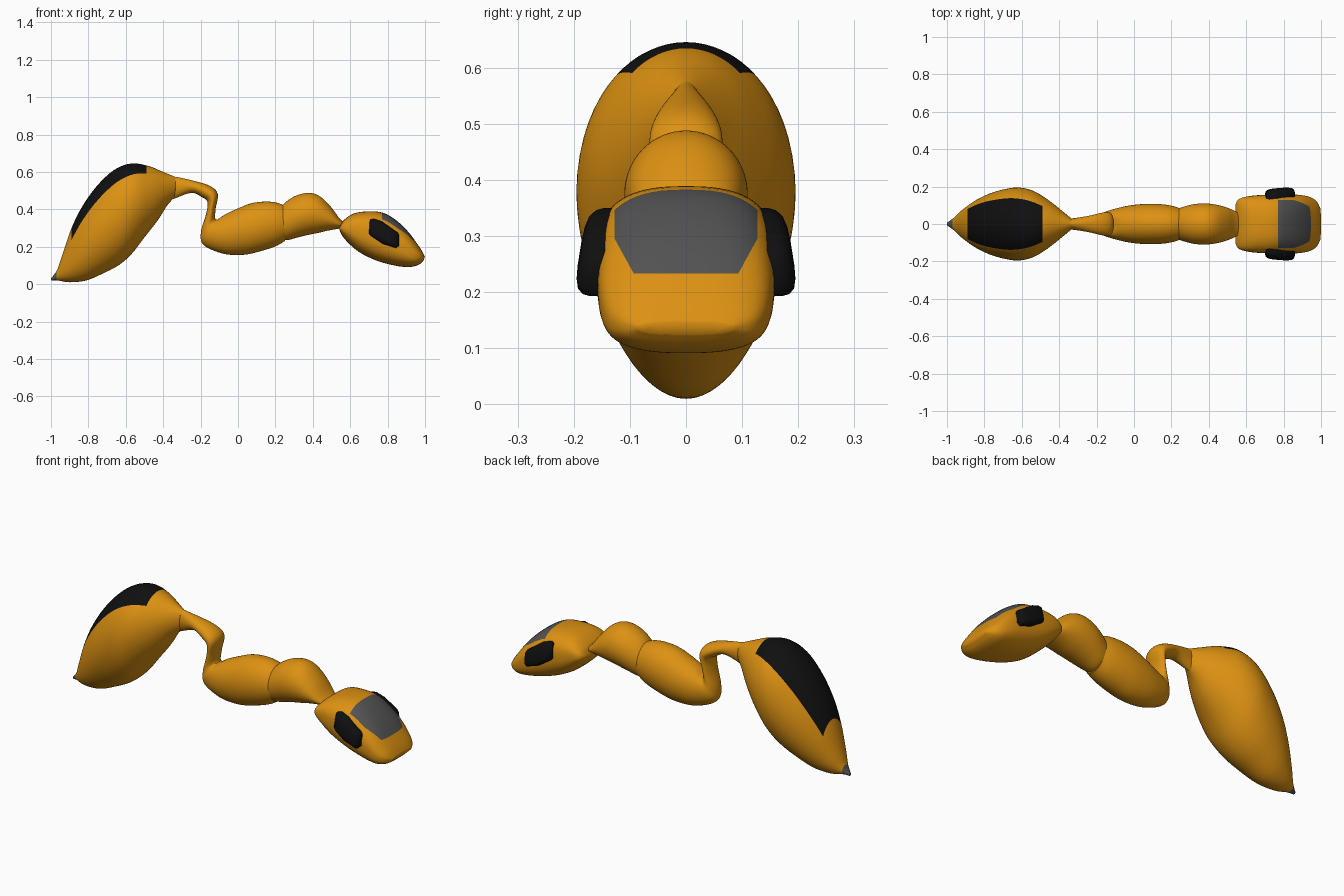
import bpy, bmesh, math
from mathutils import Vector

if "Cube" in bpy.data.objects:
    bpy.data.objects.remove(bpy.data.objects["Cube"])


def material(name, rgb):
    m = bpy.data.materials.new(name)
    m.diffuse_color = (*rgb, 1)
    m.use_nodes = True
    m.node_tree.nodes["Principled BSDF"].inputs["Base Color"].default_value = m.diffuse_color
    return m


MATS = [material("amber", (0.72, 0.285, 0.006)),
        material("black", (0.005, 0.005, 0.005)),
        material("dark grey", (0.085, 0.085, 0.085))]


def spline(stations, steps):
    """Catmull-Rom interpolation of tuples."""
    out = []
    n = len(stations)
    for i in range(n - 1):
        p = [stations[max(0, min(n - 1, i + k))] for k in (-1, 0, 1, 2)]
        for s in range(steps):
            t = s / steps
            out.append([0.5 * (2 * b + (c - a) * t + (2 * a - 5 * b + 4 * c - d) * t * t
                               + (3 * b - a - 3 * c + d) * t ** 3) for a, b, c, d in zip(*p)])
    out.append(list(stations[-1]))
    return out


def skin(bm, rings):
    """Join rings of points into a closed tube with capped ends."""
    vs = [[bm.verts.new(p) for p in r] for r in rings]
    n = len(vs[0])
    for a, b in zip(vs, vs[1:]):
        for j in range(n):
            k = (j + 1) % n
            bm.faces.new((a[j], a[k], b[k], b[j]))
    bm.faces.new(vs[0])
    bm.faces.new(vs[-1])
    bmesh.ops.recalc_face_normals(bm, faces=bm.faces[:])


def loft(stations, power=2.0, segs=64, steps=5):
    """Stations: top x, top z, bottom x, bottom z, half width."""
    rings = []
    for xt, zt, xb, zb, w in spline(stations, steps):
        ring = []
        for j in range(segs):
            a = 2 * math.pi * j / segs
            c, s = math.cos(a), math.sin(a)
            c = math.copysign(abs(c) ** (2 / power), c)
            s = math.copysign(abs(s) ** (2 / power), s)
            ring.append(((xt + xb) / 2 + c * (xt - xb) / 2, s * w,
                         (zt + zb) / 2 + c * (zt - zb) / 2))
        rings.append(ring)
    bm = bmesh.new()
    skin(bm, rings)
    return bm


def cut(bm, co, no):
    bmesh.ops.bisect_plane(bm, geom=bm.verts[:] + bm.edges[:] + bm.faces[:],
                           plane_co=co, plane_no=no, dist=1e-5)


def finish(bm, name, angle=50):
    for f in bm.faces:
        f.smooth = True
    me = bpy.data.meshes.new(name)
    bm.to_mesh(me)
    bm.free()
    for m in MATS:
        me.materials.append(m)
    me.set_sharp_from_angle(angle=math.radians(angle))
    ob = bpy.data.objects.new(name, me)
    bpy.context.collection.objects.link(ob)
    return ob


# Abdomen, with black back patch and grey sting tip
abdomen = loft([
    (-1.0, .03, -.998, .018, .008), (-.968, .075, -.967, .02, .03),
    (-.94, .155, -.90, .010, .072), (-.89, .30, -.81, .02, .122),
    (-.83, .42, -.72, .058, .16), (-.75, .53, -.64, .10, .185),
    (-.66, .612, -.57, .16, .195), (-.57, .645, -.50, .25, .175),
    (-.48, .632, -.43, .34, .125), (-.40, .60, -.375, .425, .072),
    (-.335, .573, -.335, .467, .03)])
abdomen.faces.ensure_lookup_table()
for i, f in enumerate(abdomen.faces):
    j = i % 64
    f.material_index = 1 if j < 8 or j >= 56 else 0
for x in (-.97, -.89, -.49):
    cut(abdomen, (x, 0, 0), (1, 0, 0))
for f in abdomen.faces:
    x = f.calc_center_median().x
    if x < -.97:
        f.material_index = 2
    elif not -.89 < x < -.49:
        f.material_index = 0
finish(abdomen, "abdomen")

# Waist stalk flowing into the rear thorax
finish(loft([
    (-.345, .576, -.345, .455, .028), (-.25, .556, -.25, .488, .042),
    (-.15, .525, -.195, .466, .06), (-.108, .48, -.163, .438, .065),
    (-.12, .40, -.172, .37, .058), (-.118, .345, -.198, .28, .056),
    (-.07, .372, -.185, .21, .072), (0, .405, -.08, .163, .096),
    (.07, .432, .03, .157, .107), (.14, .441, .12, .176, .107),
    (.20, .437, .20, .202, .098), (.25, .42, .25, .23, .083)]), "waist_and_rear_thorax")

# Front thorax
finish(loft([
    (.235, .42, .238, .235, .083), (.265, .447, .27, .236, .093),
    (.32, .477, .32, .25, .106), (.385, .488, .37, .262, .11),
    (.44, .468, .42, .272, .105), (.495, .415, .475, .285, .092),
    (.54, .355, .53, .295, .072), (.57, .325, .565, .30, .05)]), "front_thorax")

# Head, with grey forehead plate cut into the surface
head = loft([
    (.544, .308, .542, .292, .105), (.565, .342, .555, .262, .132),
    (.62, .378, .59, .22, .147), (.70, .389, .65, .17, .155),
    (.78, .380, .73, .13, .158), (.85, .338, .80, .108, .158),
    (.91, .28, .87, .094, .155), (.96, .213, .925, .092, .143),
    (.985, .175, .967, .104, .12), (.999, .147, .992, .125, .085)], power=2.6)
planes = [(Vector((.77, 0, 0)), Vector((1, 0, 0))),
          (Vector((0, 0, .233)), Vector((0, 0, 1)))]
for s in (1, -1):
    planes += [(Vector((0, s * .127, 0)), Vector((0, -s, 0))),
               (Vector((0, s * .093, .233)), Vector((0, -s * .06, .033)))]
for co, no in planes:
    cut(head, co, no)
for f in head.faces:
    c = f.calc_center_median()
    if all((c - co).dot(no) > 0 for co, no in planes):
        f.material_index = 2
finish(head, "head")

# Bulging eyes on both sides
outline = [(.705, .345), (.725, .35), (.77, .335), (.855, .275), (.862, .26),
           (.86, .205), (.845, .193), (.775, .215), (.71, .258), (.70, .27)]
layers = [(.115, 1), (.162, 1), (.175, .95), (.185, .82), (.190, .6), (.192, .3)]
for side, label in ((-1, "right"), (1, "left")):
    bm = bmesh.new()
    skin(bm, [[(.78 + (x - .78) * k,
                side * (y - .16 * (.27 + (z - .27) * k - .255)),
                .27 + (z - .27) * k) for x, z in outline] for y, k in layers])
    for f in bm.faces:
        f.material_index = 1
    finish(bm, label + "_eye")
